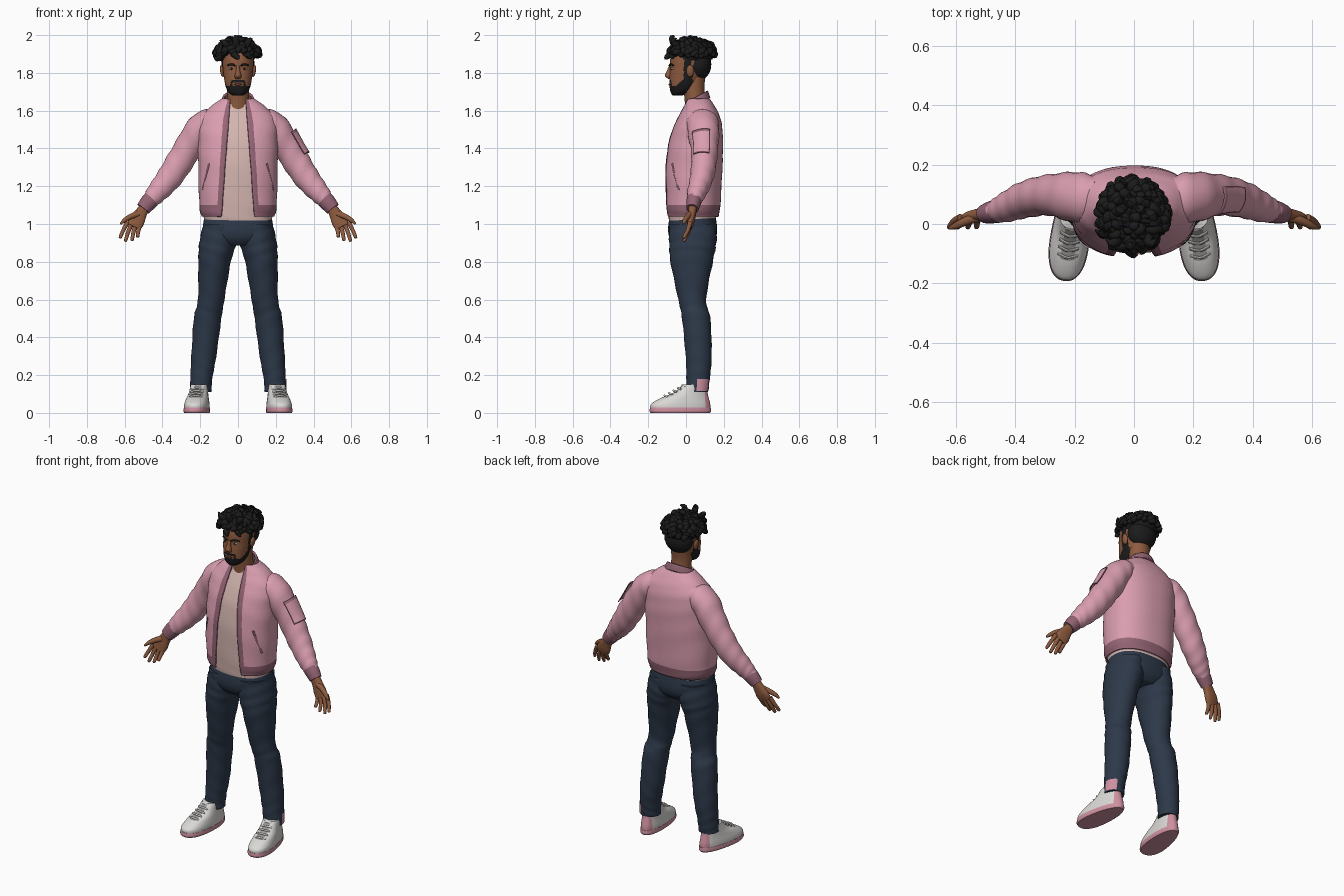
import bpy, bmesh, math, random
from mathutils import Vector, Matrix

if "Cube" in bpy.data.objects:
    bpy.data.objects.remove(bpy.data.objects["Cube"])
random.seed(4)
X, Y, Z = Vector((1, 0, 0)), Vector((0, 1, 0)), Vector((0, 0, 1))


def material(name, r, g, b):
    m = bpy.data.materials.new(name)
    m.use_nodes = True
    m.diffuse_color = (r, g, b, 1)
    node = m.node_tree.nodes["Principled BSDF"]
    node.inputs["Base Color"].default_value = (r, g, b, 1)
    node.inputs["Roughness"].default_value = 0.8
    return m


PINK = material("jacket_pink", .70, .34, .43)
RIB = material("rib_mauve", .30, .13, .18)
SHIRT = material("shirt_blush", .66, .46, .43)
DENIM = material("denim_navy", .026, .040, .066)
SKIN = material("skin_brown", .27, .105, .05)
HAIR = material("hair_black", .011, .011, .012)
WHITE = material("shoe_white", .70, .69, .67)
GREY = material("tongue_grey", .32, .31, .30)
SOLE = material("sole_pink", .62, .28, .35)
LIP = material("lip_brown", .20, .06, .04)


def finish(name, bm, mats):
    bmesh.ops.recalc_face_normals(bm, faces=bm.faces)
    mesh = bpy.data.meshes.new(name)
    bm.to_mesh(mesh)
    bm.free()
    for m in mats:
        mesh.materials.append(m)
    ob = bpy.data.objects.new(name, mesh)
    bpy.context.collection.objects.link(ob)
    return ob


def spline(rings, steps):
    """Catmull-Rom rows through the given rings."""
    rows = []
    for i in range(len(rings) - 1):
        a, b, c, d = [rings[min(max(k, 0), len(rings) - 1)] for k in range(i - 1, i + 3)]
        for j in range(steps + (i == len(rings) - 2)):
            t = j / steps
            rows.append([q + t / 2 * (r - p + t * (2 * p - 5 * q + 4 * r - s + t * (3 * (q - r) + s - p)))
                         for p, q, r, s in zip(a, b, c, d)])
    return rows


def loft(name, rings, mats, n=32, p=2, steps=5, flat=True, span=None, s=1,
         ripple=0, tilt=0, flare=0, rule=None):
    """Skin rings (x, y, z, half width, half depth[, front gap]); angle 0 is the front."""
    rows = spline(rings, steps)
    is_open = span is not None or len(rings[0]) > 5
    cen = [Vector(r[:3]) for r in rows]
    bm = bmesh.new()
    grid = []
    for i, r in enumerate(rows):
        u, v = Y, X
        if not flat:
            t = (cen[min(i + 1, len(cen) - 1)] - cen[max(i - 1, 0)]).normalized()
            ref = X if abs(t.y) > .9 else Y
            u = (ref - t * ref.dot(t)).normalized()
            v = t.cross(u)
        lo, hi = span or (0, math.tau)
        if len(r) > 5:
            lo = math.asin(min(1, r[5] / r[3]) ** (p / 2))
            hi = math.tau - lo
        line = []
        for k in range(n + is_open):
            th = lo + (hi - lo) * k / n
            sn, cs = math.sin(th), math.cos(th)
            grow = 1 + ripple * math.sin(1.4 * i + 3 * sn)
            du = -math.copysign(abs(cs) ** (2 / p), cs) * r[4] * grow
            dv = math.copysign(abs(sn) ** (2 / p), sn) * r[3] * grow
            co = cen[i] + u * du + v * dv * (1 - flare * du / r[4]) + Z * tilt * du
            line.append(bm.verts.new((co.x * s, co.y, co.z)))
        grid.append(line)
    for i in range(len(grid) - 1):
        for k in range(n):
            k2 = (k + 1) % len(grid[i])
            f = bm.faces.new((grid[i][k], grid[i][k2], grid[i + 1][k2], grid[i + 1][k]))
            if rule:
                f.material_index = rule(f.calc_center_median(), k / (n - 1), i / (len(grid) - 2))
    if not is_open:
        bm.faces.new(grid[0])
        bm.faces.new(grid[-1])
    return finish(name, bm, mats)


def blob(name, loc, size, mat, rot=0):
    bm = bmesh.new()
    bmesh.ops.create_uvsphere(bm, u_segments=24, v_segments=14, radius=1,
                              matrix=Matrix.Translation(loc) @ Matrix.Rotation(rot, 4, 'Y') @ Matrix.Diagonal((*size, 1)))
    return finish(name, bm, [mat])


def tube(name, points, radii, mat, s=1, n=10):
    return loft(name, [(*q, r, r) for q, r in zip(points, radii)], [mat], n=n, flat=False, s=s, steps=4)


def thicken(ob, amount):
    mod = ob.modifiers.new("thickness", 'SOLIDIFY')
    mod.thickness, mod.offset = amount, 0


# Jacket body, open at the front, with ribbed hem and front edges
body = [(0, .033, 1.04, .188, .134, .088), (0, .035, 1.10, .2, .142, .082), (0, .04, 1.30, .205, .148, .068),
        (0, .053, 1.45, .207, .138, .056), (0, .067, 1.55, .2, .113, .048), (0, .07, 1.615, .145, .082, .044),
        (0, .065, 1.66, .083, .056, .042)]
jacket = loft("jacket_body", body, [PINK, RIB], n=80, p=2.3, ripple=.008,
              rule=lambda c, k, i: int(c.z < 1.09 or k < .015 or k > .985))
thicken(jacket, .01)
collar = loft("jacket_collar", [(0, .055, 1.625, .092, .068, .046), (0, .052, 1.65, .084, .064, .045),
                                (0, .05, 1.668, .076, .06, .045)], [RIB], n=48, tilt=.6)
thicken(collar, .012)

# Shirt under the jacket
loft("shirt", [(0, y, z - .022 * (z < 1.05), a - .009, b - .011) for y, z, a, b in [r[1:5] for r in body[:-1]]]
     + [(0, .058, 1.635, .068, .058)], [SHIRT], n=56, p=2.3, ripple=.006)

# Trousers: hips, then legs
loft("trouser_hips", [(0, .035, .885, .1, .09), (0, .035, .92, .17, .12), (0, .035, .97, .187, .13),
                      (0, .035, 1.04, .177, .122)], [DENIM], n=48, p=2.3)
leg = [(.098, .035, 1.0, .086, .125), (.107, .036, .9, .098, .125), (.124, .03, .8, .086, .112),
       (.142, .033, .6, .070, .074), (.161, .054, .5, .073, .075), (.181, .067, .3, .066, .069),
       (.194, .064, .18, .058, .062), (.197, .06, .11, .057, .058)]
sleeve = [(.12, .085, 1.56, .055, .07), (.19, .09, 1.515, .076, .085), (.28, .098, 1.375, .074, .07),
          (.36, .084, 1.25, .068, .062), (.43, .056, 1.165, .055, .05), (.468, .042, 1.122, .043, .038)]

for s, side in ((1, "left"), (-1, "right")):
    loft(side + "_trouser_leg", leg, [DENIM], s=s, ripple=.018, steps=7)

    # Sleeve, cuff and slanted body pocket
    loft(side + "_sleeve", sleeve, [PINK], flat=False, s=s, ripple=.03, steps=7)
    loft(side + "_cuff", [(.458, .044, 1.132, .045, .04), (.478, .04, 1.11, .044, .038),
                          (.502, .034, 1.08, .038, .032)], [RIB], flat=False, s=s)
    tube(side + "_pocket_edge", [(.153, -.072, 1.32), (.17, -.057, 1.25), (.187, -.037, 1.18)],
         [.006] * 3, RIB, s)

    # Hand with the palm forward and the thumb outward
    loft(side + "_palm", [(.49, .036, 1.095, .026, .024), (.515, .032, 1.055, .033, .021),
                          (.537, .026, 1.015, .042, .019), (.552, .018, .985, .038, .014)],
         [SKIN], flat=False, s=s, p=2.4)
    tips = [(.532, .93), (.562, .911), (.597, .907), (.626, .925)]
    for j, (tx, tz) in enumerate(tips):
        root = Vector((.522 + .021 * j, .022, .985 + .008 * j))
        tip = Vector((tx, -.012, tz))
        middle = root.lerp(tip, .5) + Vector((.002, .004, 0))
        tube(side + "_finger", [root, middle, root.lerp(tip, .92), tip], [.0125, .011, .009, .004], SKIN, s)
    tube(side + "_thumb", [(.525, .025, 1.055), (.567, .01, 1.04), (.6, -.006, 1.02), (.622, -.014, 1.0)],
         [.018, .015, .012, .005], SKIN, s)

    # Shoe: sole, upper with pink heel, laces
    parts = [loft(side + "_sole", [(0, -.03, 0, .062, .158), (0, -.03, .01, .066, .164), (0, -.03, .028, .064, .162)],
                  [SOLE], n=40, p=2.3, flare=.16, s=s)]
    upper = [(0, -.03, .026, .063, .16), (0, -.028, .048, .062, .157), (0, -.008, .077, .056, .13),
             (0, .025, .107, .049, .09), (0, .048, .15, .043, .064)]
    parts.append(loft(side + "_shoe_upper", upper, [WHITE, GREY, SOLE], n=56, p=2.3, flare=.16, s=s,
                      rule=lambda c, k, i: 2 if c.y > .1 else int(abs(c.x) < .022 and c.y < .01 and c.z > .08)))
    for j in range(5):
        y, z = -.115 + .024 * j, .09 + .0135 * j
        parts.append(tube(side + "_lace", [(-.034, y + .012, z - .006), (0, y, z + .002), (.034, y + .012, z - .006)],
                          [.005] * 3, WHITE, s, n=8))
    for ob in parts:
        ob.location.x = .21 * s
        ob.rotation_euler.z = .13 * s

    # Ear, eye, brow
    blob(side + "_ear", (.084 * s, .022, 1.81), (.011, .02, .032), SKIN, .15 * s)
    blob(side + "_eye", (.034 * s, -.072, 1.822), (.014, .008, .006), WHITE)
    blob(side + "_iris", (.034 * s, -.078, 1.822), (.006, .004, .006), HAIR)
    tube(side + "_brow", [(.014, -.088, 1.838), (.034, -.082, 1.845), (.056, -.064, 1.839)],
         [.004, .006, .003], HAIR, s)

# Sleeve pocket on the left arm and patch on the left trouser hem
patch = loft("sleeve_pocket", [(.232, .095, 1.46, .086, .084), (.28, .098, 1.38, .082, .078),
                               (.31, .095, 1.335, .08, .075)], [PINK, RIB], n=16, flat=False, span=(.75, 1.95),
             rule=lambda c, k, i: int(k < .05 or k > .95 or i < .05 or i > .95))
thicken(patch, .006)
loft("hem_patch", [(.197, .06, .115, .061, .061), (.194, .064, .18, .062, .065)], [SOLE],
     n=12, span=(1.5, 2.7))

# Neck and head; the beard follows the jaw line up to the ears
loft("neck", [(0, .058, 1.56, .07, .06), (0, .05, 1.64, .06, .056), (0, .042, 1.72, .058, .055),
              (0, .045, 1.79, .06, .06)], [SKIN])


def beard(c, k, i):
    jaw = c.z < 1.728 + max(0, c.y + .055) * .9 and c.y < .035
    moustache = 1.748 < c.z < 1.764 and abs(c.x) < .036 and c.y < -.05
    chin_side = c.z < 1.755 and .028 < abs(c.x) < .04 and c.y < -.04
    sideburn = 1.76 < c.z < 1.88 and -.012 < c.y < .03
    return int(jaw or moustache or chin_side or sideburn)


loft("head", [(0, -.045, 1.68, .026, .026), (0, -.034, 1.696, .05, .047), (0, -.018, 1.73, .066, .069),
              (0, 0, 1.78, .075, .088), (0, .012, 1.82, .08, .096), (0, .02, 1.87, .083, .104),
              (0, .026, 1.92, .078, .096), (0, .028, 1.965, .045, .06)],
     [SKIN, HAIR], n=80, p=2.2, steps=8, rule=beard)
loft("nose", [(0, -.082, 1.838, .009, .008), (0, -.088, 1.81, .011, .014), (0, -.091, 1.785, .018, .021),
              (0, -.083, 1.768, .014, .011)], [SKIN], n=16)
blob("mouth", (0, -.084, 1.739), (.022, .008, .006), LIP)

# Hair: crown and nape volumes covered in curved locks
blob("hair_crown", (-.005, .035, 1.9), (.1, .108, .073), HAIR)
blob("hair_nape", (0, .066, 1.845), (.088, .068, .085), HAIR)
for j in range(110):
    a = j * 2.4
    up = 1 - (j + .5) / 110 * 1.05
    w = math.sqrt(max(0, 1 - up * up))
    out = Vector((math.sin(a) * w, -math.cos(a) * w, up))
    root = Vector((-.005, .035, 1.9)) + Vector((out.x * .09, out.y * .098, out.z * .062))
    swirl = out.cross(Z + X * .3).normalized() * random.uniform(-.035, .035)
    lift = random.uniform(.012, .024)
    fall = Vector((out.x * .02, out.y * .02 - .008, -.018))
    tube("hair_lock", [root, root + out * lift + swirl * .4, root + out * lift * .9 + swirl + fall * .6,
                       root + out * lift * .6 + swirl * 1.3 + fall],
         [.017, .018, .013, .002], HAIR, n=8)
# Raised tufts on the fringe
for x, y, tip_x, tip_z in ((-.05, -.04, -.095, 1.975), (-.01, -.05, -.015, 1.999), (.04, -.04, .075, 1.985),
                           (-.08, -.01, -.13, 1.89), (.07, 0, .112, 1.91)):
    tube("hair_tuft", [(x, y, 1.93), ((x + tip_x) / 2, y - .025, tip_z - .015), (tip_x, y - .01, tip_z - .003)],
         [.022, .016, .003], HAIR, n=8)

# Smooth shading with sharp creases kept
meshes = [o for o in bpy.context.scene.objects if o.type == 'MESH']
for o in meshes:
    o.select_set(True)
bpy.context.view_layer.objects.active = meshes[0]
bpy.ops.object.shade_smooth_by_angle(angle=math.radians(45))
